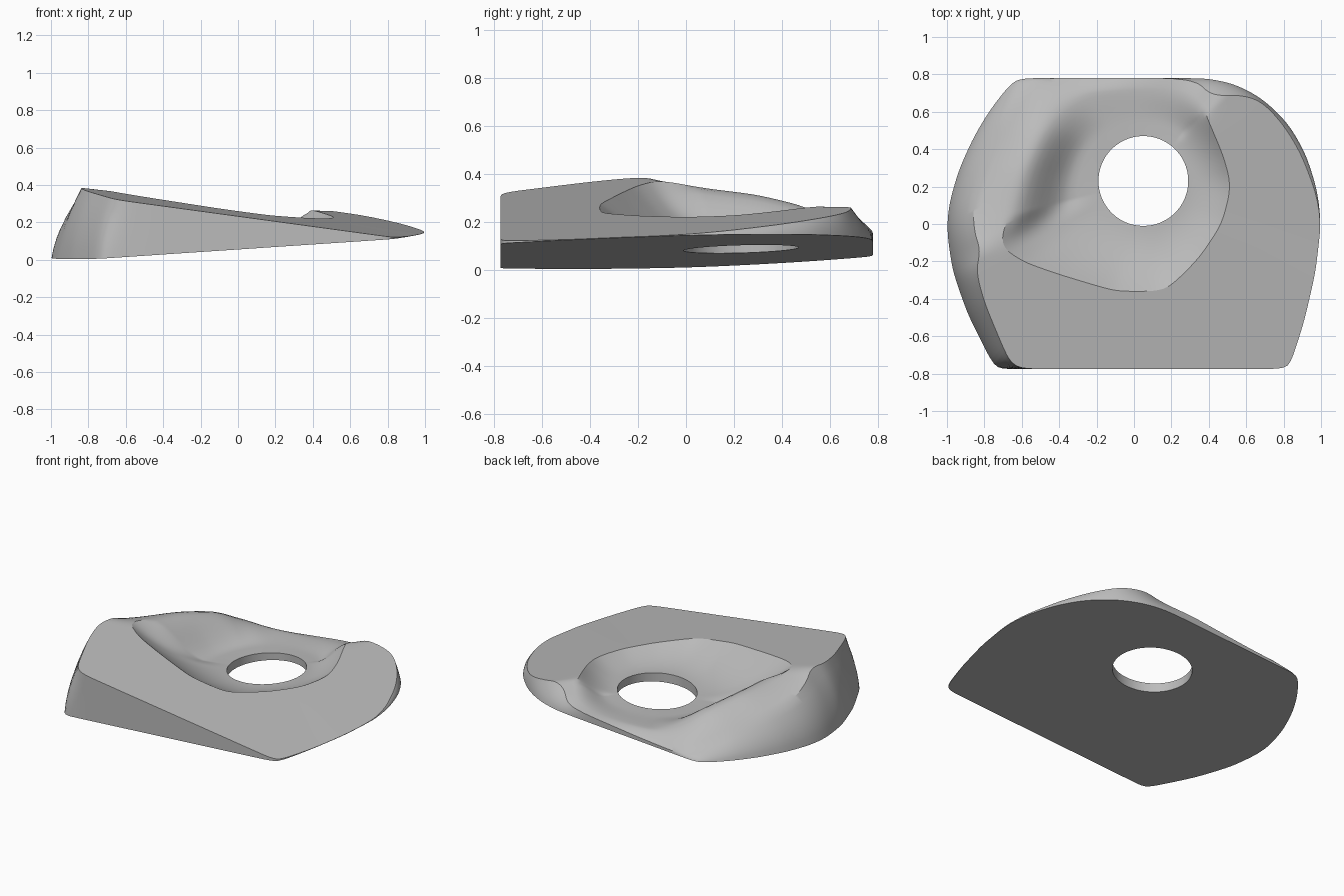
import bpy, bmesh, math
from mathutils import Vector

cube = bpy.data.objects.get("Cube")
if cube:
    bpy.data.objects.remove(cube, do_unlink=True)

CENTRE = Vector((0.05, 0.23))
HOLE_RADIUS = 0.24
SEGMENTS = 288


def underside(x, y):
    return 0.077 + 0.067 * x + 0.028 * y


def top_plane(x, y):
    return 0.284 - 0.136 * x + 0.066 * y


# Control loops run anticlockwise; points without a height lie on a plane
rim = [(0.52, 0.2), (0.48, 0.36), (0.39, 0.57), (0.375, 0.62, 0.25),
       (0.32, 0.68, 0.2), (0.2, 0.72, 0.165), (0, 0.72, 0.145), (-0.25, 0.7, 0.14),
       (-0.4, 0.62, 0.19), (-0.5, 0.5, 0.265), (-0.6, 0.29, 0.315),
       (-0.66, 0.08, 0.34), (-0.72, -0.11), (-0.6, -0.2), (-0.4, -0.27),
       (-0.1, -0.36), (0.12, -0.36), (0.2, -0.33), (0.35, -0.18), (0.47, 0)]

shoulder = [(1, 0), (0.975, 0.16), (0.9, 0.36), (0.82, 0.5), (0.73, 0.61),
            (0.65, 0.67), (0.55, 0.69), (0.47, 0.685), (0.4, 0.7, 0.235),
            (0.34, 0.76, 0.18), (0.2, 0.78, 0.16), (-0.2, 0.78, 0.11),
            (-0.5, 0.78, 0.08), (-0.58, 0.73, 0.1), (-0.7, 0.53, 0.17),
            (-0.8, 0.3, 0.23), (-0.86, 0.1, 0.28), (-0.855, -0.04, 0.335),
            (-0.82, -0.14), (-0.845, -0.25), (-0.8, -0.42), (-0.7, -0.66),
            (-0.66, -0.74), (-0.6, -0.775), (0.8, -0.775), (0.84, -0.74),
            (0.91, -0.52), (0.97, -0.26)]

outline = [(1, 0), (0.98, 0.18), (0.92, 0.37), (0.83, 0.53), (0.7, 0.66),
           (0.56, 0.74), (0.42, 0.775), (0.3, 0.78), (-0.6, 0.78), (-0.66, 0.75),
           (-0.77, 0.61), (-0.86, 0.46), (-0.94, 0.28), (-0.99, 0.1), (-1, -0.04),
           (-0.97, -0.25), (-0.89, -0.48), (-0.77, -0.72), (-0.73, -0.77),
           (-0.68, -0.775), (0.8, -0.775), (0.84, -0.74), (0.91, -0.52), (0.97, -0.26)]


def smooth_loop(points, plane):
    """Round the corners of a closed control loop."""
    loop = [Vector((p[0], p[1], p[2] if len(p) > 2 else plane(*p))) for p in points]
    for _ in range(3):
        cut = []
        for a, b in zip(loop, loop[1:] + loop[:1]):
            step = (b - a) * min(0.25, 0.04 / max((b - a).length, 0.001))
            cut += [a + step, b - step]
        loop = cut
    return loop


def sample(loop, angle):
    """Find where a ray from the hole centre crosses the loop."""
    d = Vector((math.cos(angle), math.sin(angle)))
    hits = []
    for a, b in zip(loop, loop[1:] + loop[:1]):
        pa, pb = a.xy - CENTRE, b.xy - CENTRE
        ca, cb = d.cross(pa), d.cross(pb)
        if ca <= 0 < cb and d.dot(pa + pb) > 0:
            hits.append(a.lerp(b, ca / (ca - cb)))
    return max(hits, key=lambda p: (p.xy - CENTRE).length)


rim_loop = smooth_loop(rim, top_plane)
shoulder_loop = smooth_loop(shoulder, top_plane)
outline_loop = smooth_loop(outline, underside)

BOWL, SLOPE, WALL = 12, 6, 6


def section(angle):
    """Radial section from the hole, over the rim, down to the underside."""
    d = Vector((math.cos(angle), math.sin(angle)))
    h = CENTRE + d * HOLE_RADIUS
    hole_low = Vector((h.x, h.y, underside(*h)))
    hole_top = Vector((h.x, h.y, 0.14 + 0.06 * (h.x - CENTRE.x)))
    crest, edge, foot = (sample(l, angle) for l in (rim_loop, shoulder_loop, outline_loop))
    edge.z = max(edge.z, foot.z + 0.002)
    soft = min(1, max(0, (top_plane(*crest.xy) - crest.z) / 0.03))
    points = [hole_low, hole_top]
    # Dished bowl rising to the rim
    for i in range(1, BOWL + 1):
        t = i / BOWL
        s = max(0, (t - 0.3) / 0.7)
        rise = t * t * (1 - soft) + s * s * (3 - 2 * s) * soft
        p = hole_top.lerp(crest, t)
        p.z = hole_top.z + (crest.z - hole_top.z) * rise
        points.append(p)
    # Flat top, or rounded slope behind the ridge
    for i in range(1, SLOPE + 1):
        t = i / SLOPE
        p = crest.lerp(edge, t)
        p.z = crest.z + (edge.z - crest.z) * t ** (1 + 0.6 * soft)
        points.append(p)
    # Gently bulged outer wall
    spread = (foot.xy - edge.xy).length
    for i in range(1, WALL + 1):
        t = i / WALL
        p = edge.lerp(foot, t)
        p.xy += d * spread * 0.7 * t * (1 - t)
        points.append(p)
    return points, soft


bm = bmesh.new()
sections = []
for k in range(SEGMENTS):
    points, soft = section(math.tau * (k + 0.5) / SEGMENTS)
    sections.append(([bm.verts.new(p) for p in points], soft))

for (a, soft_a), (b, soft_b) in zip(sections, sections[1:] + sections[:1]):
    n = len(a)
    for i in range(n):
        j = (i + 1) % n
        bm.faces.new((a[i], a[j], b[j], b[i]))
    # Crisp crease where the bowl meets the flat top
    if soft_a + soft_b < 0.5:
        bm.edges.get((a[BOWL + 1], b[BOWL + 1])).smooth = False
bmesh.ops.recalc_face_normals(bm, faces=bm.faces)

mesh = bpy.data.meshes.new("wedge_pad")
bm.to_mesh(mesh)
bm.free()
pad = bpy.data.objects.new("wedge_pad", mesh)
bpy.context.collection.objects.link(pad)

# Single plain grey
grey = bpy.data.materials.new("plain_grey")
grey.use_nodes = True
colour = (0.5, 0.5, 0.5, 1)
grey.diffuse_color = colour
grey.node_tree.nodes["Principled BSDF"].inputs["Base Color"].default_value = colour
mesh.materials.append(grey)

bpy.ops.object.select_all(action="DESELECT")
pad.select_set(True)
bpy.context.view_layer.objects.active = pad
bpy.ops.object.shade_smooth_by_angle(angle=math.radians(30), keep_sharp_edges=True)
